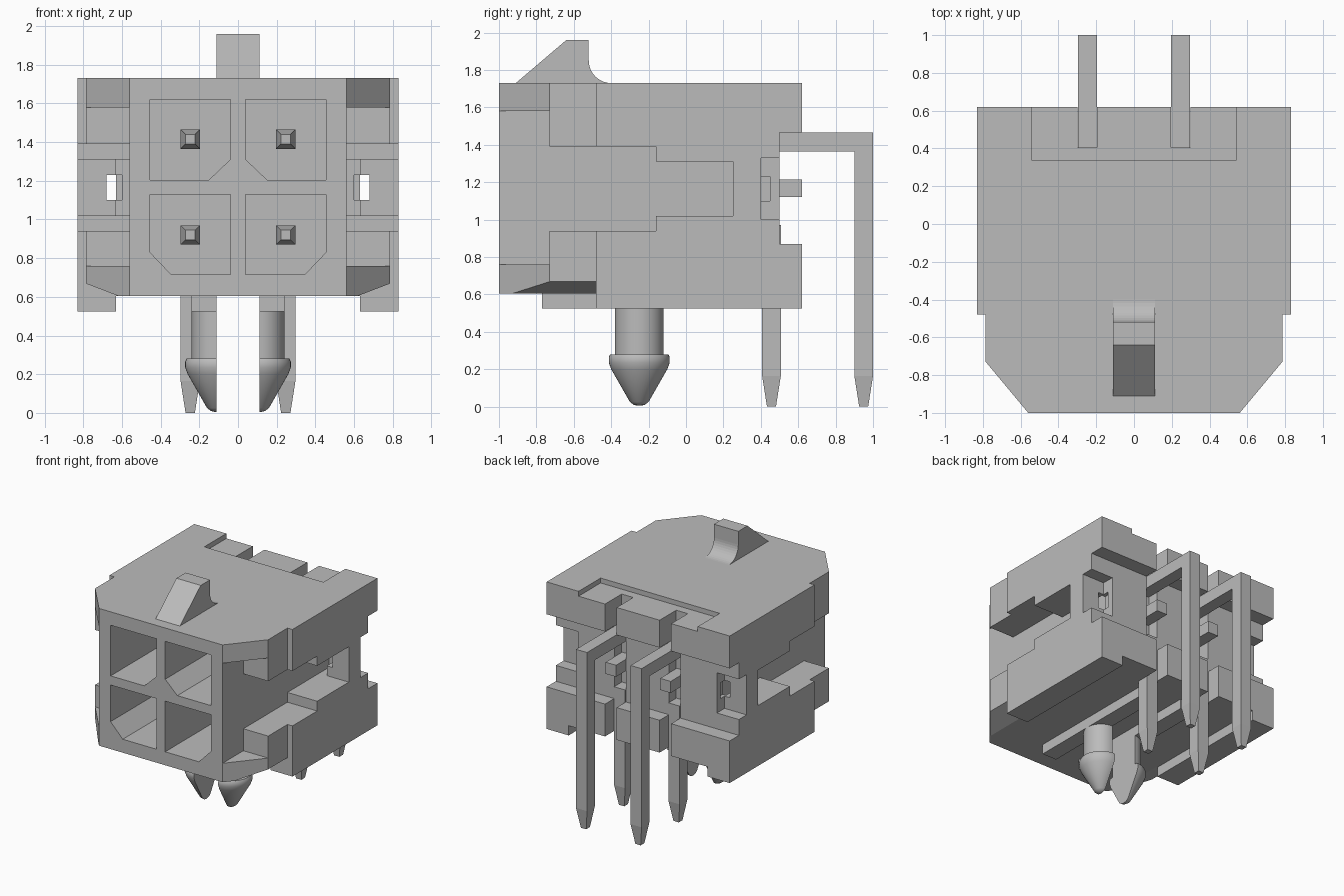
import bpy, bmesh, math

cube = bpy.data.objects.get("Cube")
if cube:
    bpy.data.objects.remove(cube, do_unlink=True)

grey = bpy.data.materials.new("light_grey")
grey.use_nodes = True
grey.diffuse_color = (0.5, 0.5, 0.5, 1)
grey.node_tree.nodes["Principled BSDF"].inputs["Base Color"].default_value = (0.5, 0.5, 0.5, 1)


def finish(name, bm):
    bmesh.ops.recalc_face_normals(bm, faces=bm.faces)
    mesh = bpy.data.meshes.new(name)
    bm.to_mesh(mesh)
    bm.free()
    mesh.materials.append(grey)
    ob = bpy.data.objects.new(name, mesh)
    bpy.context.scene.collection.objects.link(ob)
    return ob


def prism(name, points, axis, lo, hi):
    """Extrude a 2D outline along axis; the outline uses the other two axes in order."""
    bm = bmesh.new()
    rings = []
    for d in (lo, hi):
        ring = []
        for a, b in points:
            co = {"x": (d, a, b), "y": (a, d, b), "z": (a, b, d)}[axis]
            ring.append(bm.verts.new(co))
        bm.faces.new(ring)
        rings.append(ring)
    n = len(points)
    for i in range(n):
        j = (i + 1) % n
        bm.faces.new((rings[0][i], rings[0][j], rings[1][j], rings[1][i]))
    return finish(name, bm)


def box(name, x, y, z):
    return prism(name, [(x[0], y[0]), (x[1], y[0]), (x[1], y[1]), (x[0], y[1])], "z", *z)


def cut(target, cutter):
    mod = target.modifiers.new("cut", "BOOLEAN")
    mod.operation = "DIFFERENCE"
    mod.solver = "EXACT"
    mod.object = cutter
    bpy.context.view_layer.objects.active = target
    bpy.ops.object.modifier_apply(modifier=mod.name)
    bpy.data.objects.remove(cutter, do_unlink=True)


def span(s, a, b):
    return sorted((s * a, s * b))


def square(x, y, z, r, axis):
    """Corner points of a square section around a pin path point."""
    offs = [(-r, -r), (r, -r), (r, r), (-r, r)]
    return [(x + a, y + b, z) if axis == "z" else (x + a, y, z + b) for a, b in offs]


def loft(name, rings):
    bm = bmesh.new()
    loops = [[bm.verts.new(c) for c in ring] for ring in rings]
    for p, q in zip(loops, loops[1:]):
        for i in range(len(p)):
            j = (i + 1) % len(p)
            bm.faces.new((p[i], p[j], q[j], q[i]))
    bm.faces.new(loops[0])
    bm.faces.new(loops[-1])
    return finish(name, bm)


# Housing block with chamfered front corners
half = [(0.56, -1), (0.785, -0.73), (0.785, -0.48), (0.83, -0.48), (0.83, 0.62)]
outline = half + [(-x, y) for x, y in reversed(half)]
housing = prism("housing", outline, "z", 0.525, 1.73)

# Underside relief and rear step
cut(housing, box("cutter", (-1, 1), (-1.1, -0.48), (0.4, 0.605)))
cut(housing, box("cutter", (-0.63, 0.63), (-0.6, 0.8), (0.4, 0.605)))
cut(housing, box("cutter", (-1, 1), (0.5, 0.8), (0.87, 1.465)))
cut(housing, box("cutter", (-0.54, 0.54), (0.335, 0.8), (1.69, 1.9)))

for s in (1, -1):
    # Lower front corner bevel
    bevel = [(0.62, 0.605), (0.95, 0.731), (0.95, 0.5), (0.62, 0.5)]
    cut(housing, prism("cutter", [(s * x, z) for x, z in bevel], "y", -1.1, -0.48))
    # Stepped side slot, its deep pocket and the rear notch
    for x, y, z in [((0.56, 1), (-1.1, -0.73), (0.76, 1.58)),
                    ((0.56, 1), (-0.9, -0.16), (0.94, 1.39)),
                    ((0.56, 1), (-0.3, 0.25), (1.02, 1.31)),
                    ((0.56, 0.63), (0.2, 0.38), (1.02, 1.31)),
                    ((0.6, 0.68), (0.2, 0.45), (1.1, 1.23)),
                    ((0.63, 1), (0.4, 0.8), (1.0, 1.33)),
                    # Pin channel in the back
                    ((0.195, 0.3), (0.405, 0.8), (0.4, 1.9))]:
        cut(housing, box("cutter", span(s, *x), y, z))
    # Contact cavities, keyed by one cut corner each
    upper = [(0.04, 1.62), (0.455, 1.62), (0.455, 1.205), (0.15, 1.205), (0.04, 1.31)]
    lower = [(0.04, 1.13), (0.455, 1.13), (0.455, 0.83), (0.345, 0.715), (0.04, 0.715)]
    for cell in (upper, lower):
        cut(housing, prism("cutter", [(s * x, z) for x, z in cell], "y", -1.1, 0.2))

# Latch ramp on the top, with a rounded heel
ramp = [(-0.91, 1.73), (-0.64, 1.96), (-0.52, 1.96)]
for i in range(11):
    a = math.pi + i * math.pi / 20
    ramp.append((-0.4 + 0.12 * math.cos(a), 1.85 + 0.12 * math.sin(a)))
prism("latch_ramp", ramp, "x", -0.11, 0.11)

for s, side in ((1, "left"), (-1, "right")):
    # Underside rails and rear posts
    box(side + "_rail", span(s, 0.11, 0.24), (-0.77, 0.405), (0.525, 0.61))
    box(side + "_rear_post", span(s, 0.2, 0.295), (0.4, 0.62), (1.12, 1.215))

    # Split mounting peg: half of a turned profile
    profile = [(0.13, 0.54), (0.13, 0.28), (0.155, 0.28), (0.163, 0.265),
               (0.163, 0.235), (0.15, 0.2), (0.05, 0.025), (0.03, 0.01), (0.01, 0.005)]
    steps = 24
    rings = []
    for r, z in profile:
        angles = [math.pi * (i / steps - 0.5) for i in range(steps + 1)]
        rings.append([(s * (0.11 + r * math.cos(a)), -0.25 + r * math.sin(a), z) for a in angles])
    peg = loft(side + "_mounting_peg", rings)
    bpy.ops.object.select_all(action="DESELECT")
    peg.select_set(True)
    bpy.context.view_layer.objects.active = peg
    bpy.ops.object.shade_smooth_by_angle(angle=math.radians(30))

    # Bent contact pins: pointed front end, horizontal run, tapered solder tail
    x = s * 0.247
    for row, z, back in (("upper", 1.415, 0.95), ("lower", 0.92, 0.457)):
        name = side + "_" + row
        loft(name + "_contact", [square(x, -0.6, z, 0.025, "y"), square(x, -0.5, z, 0.05, "y"),
                                 square(x, back + 0.05, z, 0.05, "y")])
        loft(name + "_tail", [square(x, back, 0, 0.024, "z"), square(x, back, 0.165, 0.05, "z"),
                              square(x, back, z - 0.05, 0.05, "z")])
